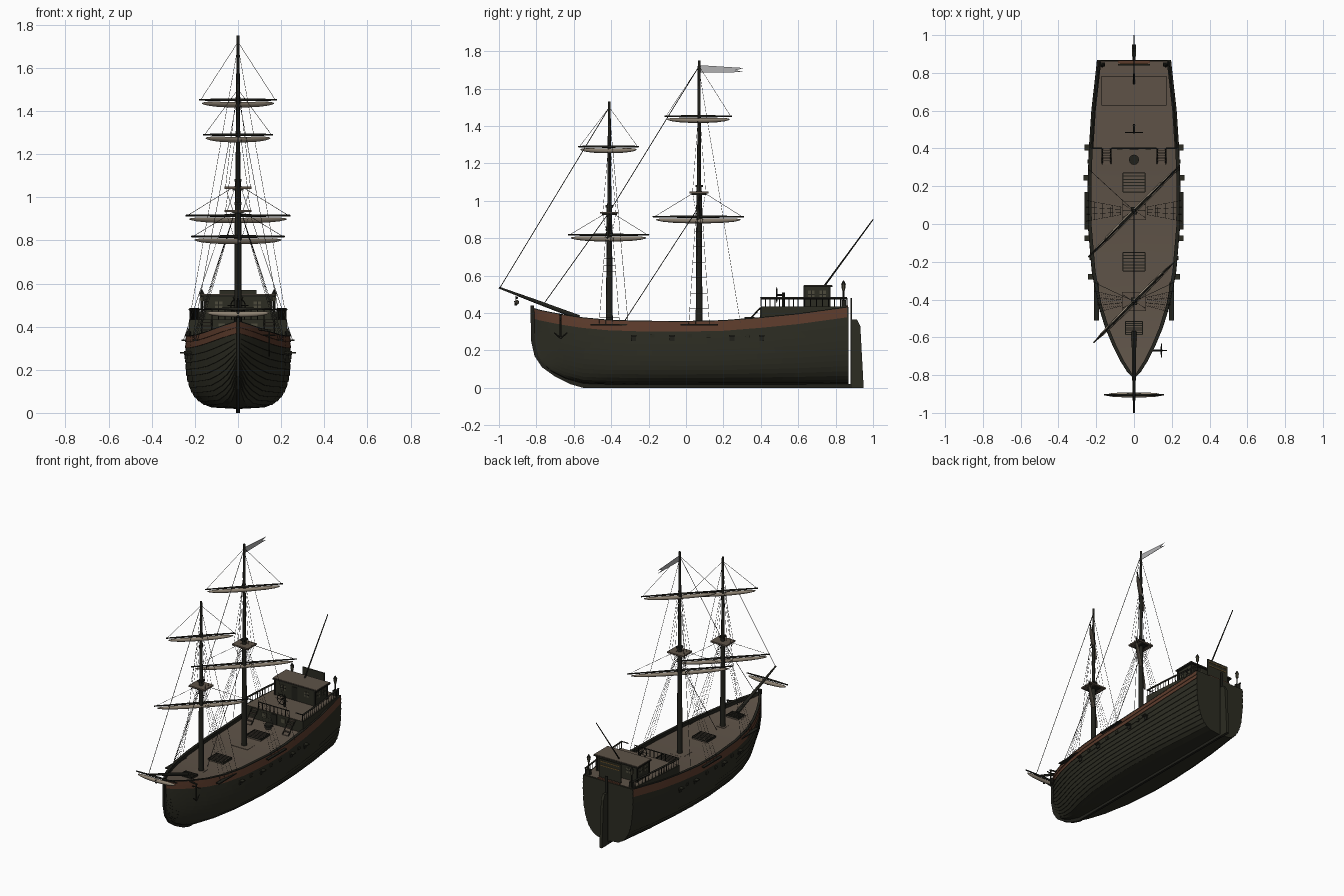
import bpy, bmesh, math
from mathutils import Vector, Matrix

if "Cube" in bpy.data.objects:
    bpy.data.objects.remove(bpy.data.objects["Cube"])


def mat(name, r, g, b):
    m = bpy.data.materials.new(name)
    m.diffuse_color = (r, g, b, 1)
    m.use_nodes = True
    m.node_tree.nodes["Principled BSDF"].inputs["Base Color"].default_value = m.diffuse_color
    return m


HULL = mat("dark_olive_paint", .025, .025, .016)
SPAR = mat("black_timber", .015, .015, .011)
BAND = mat("rust_brown", .105, .043, .024)
DECK = mat("deck_brown", .112, .086, .064)
SAIL = mat("furled_canvas", .27, .225, .17)
ROPE = mat("dark_rope", .035, .032, .028)
FLAG = mat("grey_cloth", .44, .44, .45)
GLASS = mat("dull_glass", .075, .07, .045)
GOLD = mat("old_gold", .17, .1, .03)


def finish(name, bm, mats, smooth=False):
    bmesh.ops.recalc_face_normals(bm, faces=bm.faces)
    me = bpy.data.meshes.new(name)
    bm.to_mesh(me)
    bm.free()
    ob = bpy.data.objects.new(name, me)
    bpy.context.collection.objects.link(ob)
    for m in mats if isinstance(mats, (list, tuple)) else [mats]:
        me.materials.append(m)
    if smooth:
        bpy.ops.object.select_all(action='DESELECT')
        ob.select_set(True)
        bpy.context.view_layer.objects.active = ob
        bpy.ops.object.shade_smooth_by_angle(angle=math.radians(35))
    return ob


def boxes(name, items, m):
    bm = bmesh.new()
    for c, s in items:
        bmesh.ops.create_cube(bm, size=1, matrix=Matrix.Translation(c) @ Matrix.Diagonal((*s, 1)))
    return finish(name, bm, m)


def rods(name, items, m, r=.0014, n=4):
    bm = bmesh.new()
    for a, b, *rad in items:
        a, b, rad = Vector(a), Vector(b), rad or [r]
        d = b - a
        mx = Matrix.Translation((a + b) / 2) @ d.to_track_quat('Z', 'Y').to_matrix().to_4x4()
        bmesh.ops.create_cone(bm, cap_ends=True, segments=n, radius1=rad[0], radius2=rad[-1], depth=d.length, matrix=mx)
    return finish(name, bm, m, n > 6)


def furled(name, c, u, half, m):
    # one smooth roll of cloth, sagging a little and rounded at the ends
    bm = bmesh.new()
    side, up, rs = u.cross(Vector((0, 0, 1))), Vector((0, 0, 1)), []
    for k in (-1, -.97, -.85, -.6, -.3, 0, .3, .6, .85, .97, 1):
        r = .0125 * math.sqrt(max(1.03 - k ** 4, .03))
        o = c + u * half * .93 * k - up * (.023 - .007 * k * k)
        rs.append([bm.verts.new(o + (side * math.cos(a) + up * math.sin(a)) * r)
                   for a in (i * math.pi / 6 for i in range(12))])
    for p, q in zip(rs, rs[1:]):
        for i in range(12):
            bm.faces.new((p[i - 1], p[i], q[i], q[i - 1]))
    bm.faces.new(rs[0])
    bm.faces.new(rs[-1])
    finish(name, bm, m, True)


def plate(name, yz, half, m):
    bm = bmesh.new()
    f = bm.faces.new([bm.verts.new((-half, y, z)) for y, z in yz])
    ex = bmesh.ops.extrude_face_region(bm, geom=[f])
    bmesh.ops.translate(bm, vec=(2 * half, 0, 0),
                        verts=[v for v in ex['geom'] if isinstance(v, bmesh.types.BMVert)])
    return finish(name, bm, m)


# Hull stations: y, half width, bottom z, sheer z, fullness
ST = [(-.815, .004, .2, .425, 1.5), (-.78, .035, .14, .415, 1.6), (-.72, .073, .085, .403, 1.8),
      (-.65, .108, .05, .39, 2.1), (-.55, .15, .022, .375, 2.5), (-.42, .19, .018, .363, 3),
      (-.25, .221, .018, .357, 3.4), (0, .242, .018, .356, 3.6), (.2, .243, .018, .36, 3.6),
      (.4, .236, .018, .376, 3.5), (.6, .223, .018, .396, 3.3), (.862, .194, .02, .432, 3)]


def at(y, k):
    for p, q in zip(ST, ST[1:]):
        if y <= q[0]:
            return p[k] + (q[k] - p[k]) * (y - p[0]) / (q[0] - p[0])
    return ST[-1][k]


def loft(name, rings, colour, mats, cap=False):
    bm = bmesh.new()
    vs = [[bm.verts.new(p) for p in r] for r in rings]
    for p, q in zip(vs, vs[1:]):
        for i in range(len(p) - 1):
            bm.faces.new((p[i], p[i + 1], q[i + 1], q[i])).material_index = colour(i)
    if cap:
        for r in (vs[0], vs[-1]):
            bm.faces.new(r)
    ob = finish(name, bm, mats, True)
    ob.modifiers.new("mirror", 'MIRROR')
    return ob


# Lapped plank hull with rust band
N = 12
rings = []
for y, b, zb, zs, p in ST:
    ring = [(0, y, zb)]
    for i in range(N + 2):
        z0, z1 = [zb + (zs - .055 - zb) * (min(j, N) / N) ** 1.5 + .0275 * max(0, j - N)
                  for j in (i, i + 1)]
        for z, lap in ((z0, .004), (z1, 0)):
            t = (z - zb) / (zs - zb)
            w = b * (1 - (1 - min(t, 1)) ** p) ** (1 / p) * (1.01 - .02 * t * t)
            ring.append((max(w + (lap if i and b > .01 else 0), 0), y, z))
    rings.append(ring)
loft("hull", rings, lambda i: 1 if i > 2 * N else 0, [HULL, BAND])
loft("transom", [[(0, y, .02)] + [(x, y, z) for x, _, z in rings[-1][1:]] + [(0, y, .432)] for y in (.862, .869)],
     lambda i: 0, [HULL], True)
# Dark rail cap with inner bulwark, and the deck inside it
loft("rail_cap", [[(b + .002, y, zs - .003), (b + .002, y, zs + .002), (max(b - .017, 0), y, zs + .002),
                   (max(b - .017, 0), y, zs - .025)] for y, b, _, zs, _ in ST], lambda i: 0, [SPAR])
loft("main_deck", [[(max(b - .014, 0), y, zs - .022), (0, y, zs - .022)] for y, b, _, zs, _ in ST],
     lambda i: 0, [DECK])

# Raised quarterdeck
QZ = .434
ys = (.4, .6, .86)
loft("quarterdeck", [[(0, y, .34), (at(y, 1) - .008, y, .34), (at(y, 1) - .008, y, QZ), (at(y, 1) - .018, y, QZ),
                      (0, y, QZ)] for y in ys], lambda i: 1 if i == 3 else 0, [HULL, DECK], True)
boxes("stern_rail_cap", [((0, .858, QZ + .003), (.17, .014, .008))], BAND)

# Stem, keel, sternpost, rudder
plate("stem_and_keel", [(-.832, .44), (-.828, .25), (-.81, .17), (-.77, .11), (-.7, .06), (-.62, .02), (-.55, 0),
      (.888, 0), (.888, .02), (-.53, .025), (-.6, .05), (-.69, .095), (-.76, .15), (-.795, .2), (-.808, .25),
      (-.812, .44)], .008, SPAR)
plate("sternpost", [(.88, 0), (.888, 0), (.888, .48), (.88, .48)], .009, SPAR)
plate("rudder", [(.888, 0), (.95, 0), (.932, .33), (.915, .365), (.888, .365)], .01, HULL)

# Quarterdeck rails and balusters
posts, bars = [], []
for s in (-1, 1):
    path = [(s * (at(y, 1) - .013), y) for y in ys]
    for (x0, y0), (x1, y1) in zip(path, path[1:]):
        bars.append(((x0, y0, .479), (x1, y1, .479), .0075))
        for i in range(9):
            x, y = x0 + (x1 - x0) * i / 8, y0 + (y1 - y0) * i / 8
            posts.append(((x, y, QZ), (x, y, .48), .0028))
    bars.append(((s * .17, .4, .481), (s * .22, .4, .481), .004))
bars.append(((-.12, .4, .481), (.12, .4, .481), .004))
posts += [((x / 100, .4, QZ), (x / 100, .4, .481), .0028) for x in range(-12, 13, 3)]
rods("quarterdeck_railing", posts + bars, SPAR)
boxes("stern_corner_posts", [((s * .168, .845, .452), (.03, .02, .036)) for s in (-1, 1)], SPAR)

# Stairs, bulkhead door and windows
boxes("stairs", [((s * .145, .394 - .018 * i, .42 - .018 * i), (.042, .012, .005))
                 for s in (-1, 1) for i in range(5)], DECK)
rods("stair_stringers", [((s * .145 + d, .31, .335), (s * .145 + d, .4, .43), .004)
                         for s in (-1, 1) for d in (-.023, .023)], SPAR)
boxes("bulkhead_door", [((0, .398, .392), (.045, .006, .07))], SPAR)
boxes("bulkhead_windows", [((s * .075, .398, .4), (.03, .006, .03)) for s in (-1, 1)], GLASS)

# Deckhouse
boxes("deckhouse", [((0, .7, .488), (.31, .135, .108))], HULL)
boxes("deckhouse_roof", [((0, .705, .546), (.34, .15, .01))], DECK)
boxes("deckhouse_roof_edge", [((0, .705, .543), (.345, .155, .009))], SPAR)
boxes("deckhouse_trim", [((sx * .155, .7 + sy * .067, .488), (.01, .01, .108)) for sx in (-1, 1) for sy in (-1, 1)], SPAR)
boxes("deckhouse_door", [((0, .631, .483), (.045, .006, .09))], SPAR)
win = [((sx * .09, .7 + sy * .0685, .5), (.035, .004, .035)) for sx in (-1, 1) for sy in (-1, 1)]
win += [((s * .156, .7 + d, .5), (.004, .035, .04)) for s in (-1, 1) for d in (-.03, .03)]
boxes("deckhouse_windows", win, GLASS)
bars = [(c, (s[0] * .15 if s[0] > .01 else .007, s[1] * .15 if s[1] > .01 else .007, s[2])) for c, s in win]
bars += [(c, (max(s[0], .007), max(s[1], .007), .005)) for c, s in win]
boxes("window_bars", bars, SPAR)
boxes("stern_board", [((0, .842, .505), (.17, .008, .13))], HULL)
boxes("stern_board_moulding", [((0, .847, z), (.15, .003, .006)) for z in (.525, .553)], GOLD)
rods("ensign_staff", [((0, .74, .545), (0, 1, .9), .005, .003)], SPAR, n=6)

# Stern lanterns
rods("lantern_posts", [((s * .168, .842, QZ), (s * .168, .842, .52), .005) for s in (-1, 1)], SPAR)
rods("lanterns", [((s * .168, .842, .52), (s * .168, .842, .552), .008, .012) for s in (-1, 1)], GLASS, n=6)
rods("lantern_caps", [((s * .168, .842, .552), (s * .168, .842, .574), .014, .002) for s in (-1, 1)], SPAR, n=6)

# Steering wheel and capstan
c = Vector((0, .485, .497))
rim = [c + Vector((.034 * math.cos(i * math.pi / 6), 0, .034 * math.sin(i * math.pi / 6))) for i in range(12)]
rods("steering_wheel", [(rim[i], rim[i - 1], .003) for i in range(12)]
     + [(c, c + (rim[i] - c) * 1.4, .0022) for i in range(0, 12, 2)]
     + [((0, .48, .497), (0, .53, .497), .005), ((0, .52, QZ), (0, .52, .51), .008)], SPAR)
rods("capstan", [((0, .34, .34), (0, .34, .366), .022, .015), ((0, .34, .366), (0, .34, .378), .027)], SPAR, n=12)

# Deck hatches with gratings
for i, (y, w, d) in enumerate([(.22, .115, .1), (-.2, .115, .1), (-.55, .09, .07)]):
    z = at(y, 3) - .018
    boxes(f"hatch_{i}", [((0, y, z), (w, d, .012))], DECK)
    slat = [((0, y + d * (k / 6 - .5), z + .006), (w, .005, .006)) for k in range(7)]
    slat += [((s * w / 2, y, z + .004), (.005, d, .014)) for s in (-1, 1)]
    boxes(f"hatch_grating_{i}", slat, SPAR)
boxes("mast_collar", [((0, .07, .333), (.12, .1, .008)), ((0, -.41, .339), (.06, .06, .008))], DECK)

# Gun ports with raised lids, shroud channels
ports, lids, chan = [], [], []
for s in (-1, 1):
    for y in (-.28, -.075, .245, .405):
        x = at(y, 1)
        ports.append(((s * x, y, .262), (.014, .026, .024)))
        lids.append(((s * (x + .01), y, .278), (.034, .03, .007)))
    for y in (-.18, .02, .12, .33):
        lids.append(((s * at(y, 1), y, .278), (.016, .022, .018)))
    for y in (-.41, .07):
        chan.append(((s * (at(y, 1) + .006), y, .338), (.026, .2, .007)))
boxes("gun_ports", ports, SPAR)
boxes("gun_port_lids", lids, HULL)
boxes("shroud_channels", chan, SPAR)

# Masts, tops, yards, furled sails and rigging
U = Vector((1, 1, 0)).normalized()


def mast(name, y, ztop, zp, yards):
    rods(name + "_mast", [((0, y, .33), (0, y, zp + .04), .018, .014),
                          ((0, y, zp - .08), (0, y, ztop), .012, .007)], SPAR, n=12)
    boxes(name + "_top", [((0, y, zp), (.125, .1, .01))], DECK)
    boxes(name + "_top_frame", [((0, y, zp - .008), (.05, .08, .008)), ((0, y, zp + .035), (.032, .04, .012))], SPAR)
    rope = []
    for z, half, lift in yards:
        c = Vector((0, y - .004, z))
        rods(f"{name}_yard_{z}", [(c, c + U * half * s, .007, .004) for s in (-1, 1)], SPAR, n=12)
        furled(f"{name}_furled_sail_{z}", c, U, half, SAIL)
        rope += [(c + U * half * s * .97, (0, y, lift)) for s in (-1, 1)]
    for s in (-1, 1):
        foot = [Vector((s * (at(y + d, 1) + .01), y + d * 1.1, .34)) for d in (-.05, -.017, .017, .05)]
        head = [Vector((s * .014, y + d * .2, zp)) for d in (-.05, -.017, .017, .05)]
        rope += [(a, b, .0009) for a, b in zip(foot, head)]
        for k in range(1, 15):
            rope.append((foot[0].lerp(head[0], k / 17), foot[3].lerp(head[3], k / 17), .0005))
        for d in (-.035, 0, .035):
            rope.append(((s * .058, y + d, zp), (s * .004, y, yards[1][0] + .06), .0009))
            rope.append(((s * .058, y + d, zp), (s * .012, y + d * .3, zp - .14), .0009))
        by = y + (.22 if ztop > 1.6 else .1)
        rope.append(((s * at(by, 1), by, .35), (0, y, ztop - .05)))
    rods(name + "_rigging", rope, ROPE, r=.0012)


mast("main", .07, 1.75, 1.044, [(.915, .342, 1.06), (1.452, .252, 1.72)])
mast("fore", -.41, 1.53, .936, [(.818, .304, .945), (1.29, .226, 1.5)])
rods("stays", [((0, .07, 1.72), (0, -.41, .94)), ((0, -.41, .94), (0, -.76, .45)), ((0, .07, .97), (0, -.34, .34)),
               ((0, -.41, 1.5), (0, -.995, .535))], ROPE, r=.002)

# Bowsprit with its yard and hanging block
rods("bowsprit", [((0, -.57, .375), (0, -.8, .461), .013, .01), ((0, -.8, .461), (0, -1, .536), .01, .005)], SPAR, n=12)
rods("bowsprit_yard", [((0, -.905, .482), (s * .16, -.905, .482), .007, .004) for s in (-1, 1)], SPAR, n=12)
furled("bowsprit_furled_sail", Vector((0, -.905, .48)), Vector((1, 0, 0)), .155, SAIL)
rods("bowsprit_block", [((0, -.91, .49), (0, -.91, .46), .0016), ((0, -.91, .465), (0, -.91, .44), .009, .006)], SPAR, n=6)

# Anchor slung beside the bow
ax = .145
rods("anchor", [((ax, -.67, .265), (ax, -.67, .375), .005), ((ax - .03, -.67, .36), (ax + .03, -.67, .36), .004),
                ((ax, -.67, .265), (ax, -.705, .295), .005, .003), ((ax, -.67, .265), (ax, -.635, .295), .005, .003),
                ((.09, -.67, .39), (ax + .005, -.67, .38), .006)], SPAR, n=6)

# Swallowtail pennant
plate("pennant", [(.075, 1.725), (.31, 1.71), (.265, 1.698), (.31, 1.688), (.075, 1.685)], .001, FLAG)
